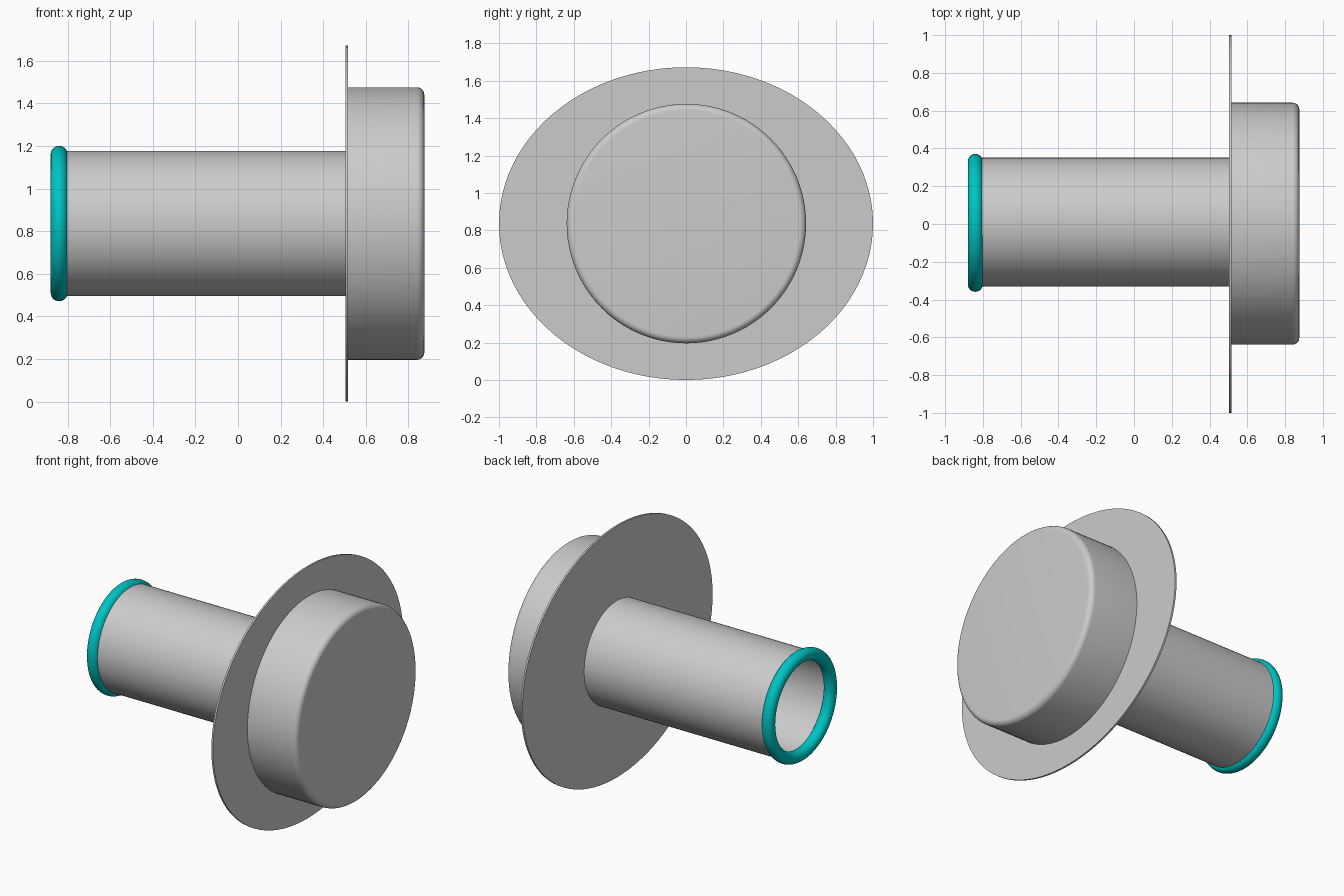
import bpy, bmesh, math

if "Cube" in bpy.data.objects:
    bpy.data.objects.remove(bpy.data.objects["Cube"])

CZ = 0.836  # height of the common axis


def lathe(name, profile, cy=0.0, sy=1.0, sz=1.0, closed=False, segs=96):
    """Revolve (x, radius) points about the x axis."""
    bm = bmesh.new()
    rings = []
    for x, r in profile:
        if r == 0:
            rings.append([bm.verts.new((x, cy, CZ))])
            continue
        rings.append([bm.verts.new((x, cy + r * sy * math.cos(a), CZ + r * sz * math.sin(a)))
                      for a in (2 * math.pi * i / segs for i in range(segs))])
    pairs = list(zip(rings, rings[1:]))
    if closed:
        pairs.append((rings[-1], rings[0]))
    for a, b in pairs:
        for i in range(segs):
            j = (i + 1) % segs
            quad = [a[i % len(a)], a[j % len(a)], b[j % len(b)], b[i % len(b)]]
            bm.faces.new(list(dict.fromkeys(quad)))
    bmesh.ops.recalc_face_normals(bm, faces=bm.faces)
    me = bpy.data.meshes.new(name)
    bm.to_mesh(me)
    bm.free()
    ob = bpy.data.objects.new(name, me)
    bpy.context.collection.objects.link(ob)
    bpy.ops.object.select_all(action='DESELECT')
    ob.select_set(True)
    bpy.context.view_layer.objects.active = ob
    bpy.ops.object.shade_smooth_by_angle(angle=math.radians(35))
    return ob


def arc(cx, cr, rad, start, end, n):
    return [(cx + rad * math.cos(math.radians(start + (end - start) * i / n)),
             cr + rad * math.sin(math.radians(start + (end - start) * i / n)))
            for i in range(n + 1)]


# Thin oval flange
lathe("flange_plate", [(0.504, 0), (0.504, 1), (0.516, 1), (0.516, 0)], sy=1.0, sz=CZ)

# Round cap with a softened outer rim
lathe("round_cap", [(0.514, 0), (0.514, 0.64)] + arc(0.84, 0.605, 0.035, 90, 0, 8) + [(0.875, 0)],
      cy=0.002)

# Open thin-walled tube
lathe("tube", [(-0.84, 0.341), (0.506, 0.341), (0.506, 0.331), (-0.84, 0.331)],
      cy=0.01, closed=True)

# Coloured bead around the tube mouth
ring = lathe("mouth_ring", arc(-0.84, 0.325, 0.04, 0, 345, 23), cy=0.006, closed=True)
teal = bpy.data.materials.new("teal")
teal.diffuse_color = (0.0, 0.55, 0.55, 1)
teal.use_nodes = True
teal.node_tree.nodes["Principled BSDF"].inputs["Base Color"].default_value = teal.diffuse_color
ring.data.materials.append(teal)
